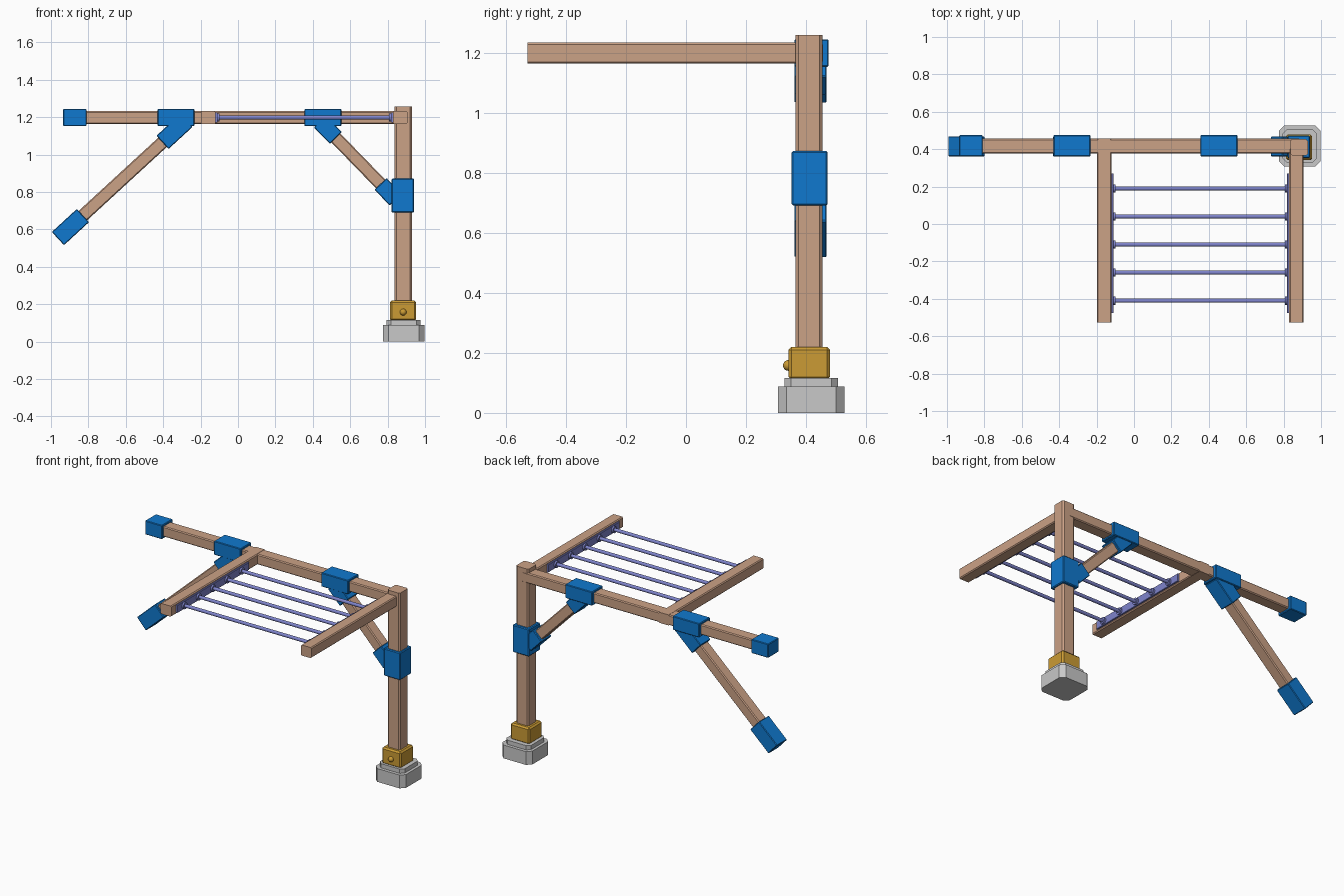
import bpy
import bmesh
import math
from mathutils import Matrix, Vector

cube = bpy.data.objects.get("Cube")
if cube:
    bpy.data.objects.remove(cube, do_unlink=True)


def make_material(name, rgb):
    mat = bpy.data.materials.new(name)
    mat.use_nodes = True
    mat.diffuse_color = (*rgb, 1)
    mat.node_tree.nodes["Principled BSDF"].inputs["Base Color"].default_value = (*rgb, 1)
    return mat


wood = make_material("tan wood", (0.6, 0.36, 0.24))
blue = make_material("bright blue", (0.005, 0.19, 0.62))
violet = make_material("violet metal", (0.21, 0.23, 0.6))
gold = make_material("gold", (0.6, 0.33, 0.035))
grey = make_material("light grey", (0.58, 0.58, 0.58))


def finish(name, bm, mat, smooth=False):
    mesh = bpy.data.meshes.new(name)
    bm.to_mesh(mesh)
    bm.free()
    mesh.materials.append(mat)
    obj = bpy.data.objects.new(name, mesh)
    bpy.context.collection.objects.link(obj)
    if smooth:
        bpy.ops.object.select_all(action="DESELECT")
        obj.select_set(True)
        bpy.context.view_layer.objects.active = obj
        bpy.ops.object.shade_smooth_by_angle(angle=math.radians(40))
    return obj


def beam(name, start, end, width, height, mat, chamfer=0.006, all_edges=False):
    """Box from start to end; width is across y (or x if along y), chamfered lengthwise."""
    start, end = Vector(start), Vector(end)
    along = (end - start).normalized()
    side = Vector((1, 0, 0)) if abs(along.y) > 0.9 else Vector((0, 1, 0))
    up = along.cross(side)
    bm = bmesh.new()
    bmesh.ops.create_cube(bm, size=1)
    bmesh.ops.scale(bm, vec=((end - start).length, width, height), verts=bm.verts)
    edges = [e for e in bm.edges
             if all_edges or abs(e.verts[0].co.x - e.verts[1].co.x) > 1e-4]
    bmesh.ops.bevel(bm, geom=edges, offset=chamfer, segments=1, affect="EDGES")
    frame = Matrix((along, side, up)).transposed().to_4x4()
    bm.transform(Matrix.Translation((start + end) / 2) @ frame)
    return finish(name, bm, mat)


def rod(name, x0, x1, y, z, radius, mat):
    bm = bmesh.new()
    bmesh.ops.create_cone(bm, cap_ends=True, segments=16, radius1=radius,
                          radius2=radius, depth=x1 - x0)
    bm.transform(Matrix.Translation(((x0 + x1) / 2, y, z)) @ Matrix.Rotation(math.pi / 2, 4, "Y"))
    return finish(name, bm, mat, True)


# Main timber frame
PX, PY, BZ = 0.883, 0.41, 1.198
BY = 0.416
beam("post", (PX, PY, 0.13), (PX, PY, 1.258), 0.09, 0.092, wood, 0.01)
beam("cross_beam", (-0.92, BY, BZ), (PX, BY, BZ), 0.08, 0.068, wood)
beam("left_arm", (0.868, -0.527, BZ), (0.868, 0.4, BZ), 0.076, 0.07, wood)
beam("right_arm", (-0.159, -0.527, BZ), (-0.159, 0.457, BZ), 0.078, 0.07, wood)

# Sleeves on the beam and post
for name, x0, x1 in (("end", -0.935, -0.81), ("right", -0.43, -0.233), ("left", 0.355, 0.553)):
    beam(name + "_beam_sleeve", (x0, 0.418, BZ), (x1, 0.418, BZ), 0.114, 0.092, blue, 0.004, True)
beam("post_sleeve", (PX - 0.002, 0.412, 0.69), (PX - 0.002, 0.412, 0.872), 0.12, 0.12, blue, 0.005, True)


def brace(name, low, high, collars, width):
    """Sloping strut with sleeves given as distances from its low end."""
    low, high = Vector(low), Vector(high)
    d = (high - low).normalized()
    beam(name, low + d * 0.02, high, 0.076, 0.068, wood)
    for i, (a, b) in enumerate(collars):
        beam(f"{name}_collar_{i + 1}", low + d * a, low + d * b, 0.106, width, blue, 0.004, True)


brace("right_brace", (-0.963, 0.415, 0.551), (-0.29, 0.415, 1.17),
      [(0, 0.182), (0.76, 0.935)], 0.096)
brace("left_brace", (0.843, 0.415, 0.76), (0.436, 0.415, 1.179),
      [(0, 0.116), (0.459, 0.582)], 0.09)

# Ladder rungs and their mounting plates
for side, x in (("right", -0.115), ("left", 0.825)):
    beam(side + "_rung_plate", (x, -0.475, BZ), (x, 0.27, BZ), 0.012, 0.052, violet, 0.002)
for i in range(5):
    y = 0.19 - 0.15 * i
    rod(f"rung_{i + 1}", -0.115, 0.825, y, BZ, 0.011, violet)
    rod(f"right_rung_flange_{i + 1}", -0.11, -0.098, y, BZ, 0.022, violet)
    rod(f"left_rung_flange_{i + 1}", 0.808, 0.82, y, BZ, 0.022, violet)

# Footing: stone block, upper step and metal socket
BX, GY = 0.886, 0.417
beam("footing_block", (BX, GY, 0), (BX, GY, 0.088), 0.22, 0.22, grey, 0.028)
beam("footing_step", (BX, GY, 0.08), (BX, GY, 0.116), 0.178, 0.182, grey, 0.022)
beam("post_socket", (PX, PY, 0.11), (PX, PY, 0.22), 0.138, 0.14, gold, 0.01, True)

# Round bolt on the socket front
bm = bmesh.new()
bmesh.ops.create_uvsphere(bm, u_segments=16, v_segments=10, radius=0.018)
bm.transform(Matrix.Translation((PX, 0.341, 0.158)))
finish("socket_bolt", bm, gold, True)
